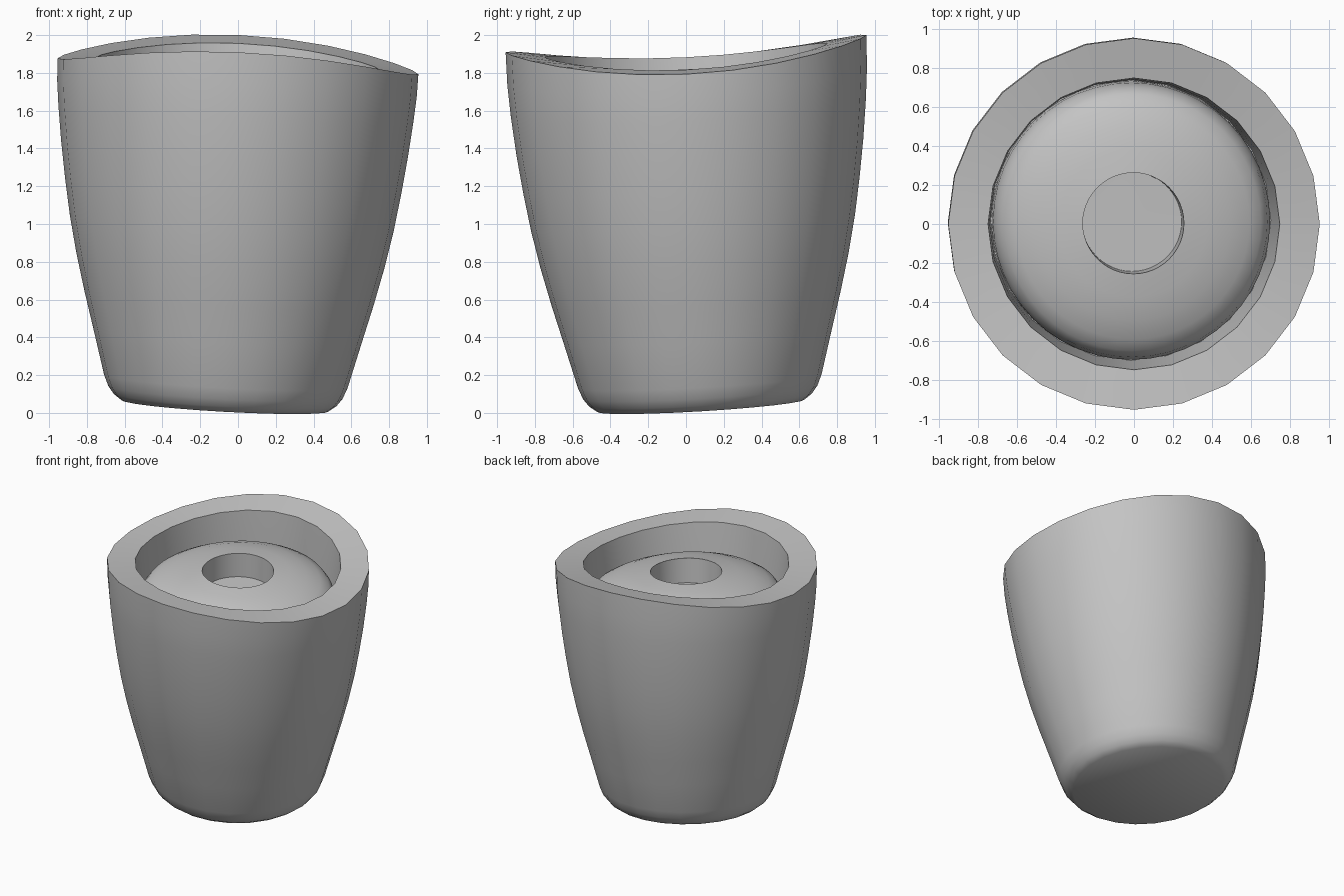
import bpy, bmesh, math

if "Cube" in bpy.data.objects:
    bpy.data.objects.remove(bpy.data.objects["Cube"], do_unlink=True)

GREY = (0.55, 0.55, 0.55, 1)
mat = bpy.data.materials.new("plain grey")
mat.use_nodes = True
mat.diffuse_color = GREY
mat.node_tree.nodes["Principled BSDF"].inputs["Base Color"].default_value = GREY

RIM_Z, RIM_R = 1.895, 0.955


def place(r, z, angle):
    """Lean the whole cup and bend its rim into a gentle saddle."""
    up = z / RIM_Z
    x = r * math.cos(angle) - 0.07 * (1 - up)
    y = r * math.sin(angle) + 0.08 * (1 - up)
    tilt = (-0.055 * x + 0.06 * y) * (1 - 0.2 * up)
    saddle = -0.06 * math.cos(2 * angle) * (r / RIM_R) ** 2 * up ** 8
    return x, y, z + tilt + saddle


def lathe(name, profile, sides):
    """Spin a profile of (radius, height) points; radius 0 closes an end."""
    bm = bmesh.new()
    rings = []
    for r, z in profile:
        count = sides if r > 0 else 1
        rings.append([bm.verts.new(place(r, z, math.tau * i / sides))
                      for i in range(count)])
    for low, high in zip(rings, rings[1:]):
        for i in range(sides):
            j = (i + 1) % sides
            a, b = low[i % len(low)], low[j % len(low)]
            c, d = high[j % len(high)], high[i % len(high)]
            bm.faces.new(list(dict.fromkeys((a, b, c, d))))
    bmesh.ops.recalc_face_normals(bm, faces=bm.faces)
    # The profiles run from the outside in, so the first face sets the direction
    mesh = bpy.data.meshes.new(name)
    bm.to_mesh(mesh)
    bm.free()
    mesh.materials.append(mat)
    obj = bpy.data.objects.new(name, mesh)
    bpy.context.collection.objects.link(obj)
    bpy.ops.object.select_all(action='DESELECT')
    obj.select_set(True)
    bpy.context.view_layer.objects.active = obj
    bpy.ops.object.shade_smooth_by_angle(angle=math.radians(38))
    return obj


# Outer shell: flat base, rounded foot, swelling wall, wide rim, inner wall and hidden floor
lathe("cup_shell", [
    (0, 0.03), (0.55, 0.03), (0.59, 0.06), (0.62, 0.1), (0.645, 0.16),
    (0.71, 0.4), (0.765, 0.6), (0.815, 0.8), (0.857, 1.0), (0.89, 1.2),
    (0.918, 1.4), (0.94, 1.6), (0.952, 1.75), (RIM_R, RIM_Z),
    (0.75, 1.885), (0.735, 1.7), (0.72, 1.45), (0, 1.45)], 24)

# Domed insert with a round well in its middle
lathe("domed_insert", [
    (0, 1.46), (0.715, 1.46), (0.712, 1.56), (0.695, 1.64), (0.66, 1.69),
    (0.6, 1.725), (0.5, 1.765), (0.38, 1.792), (0.26, 1.81),
    (0.255, 1.62), (0, 1.62)], 48)
